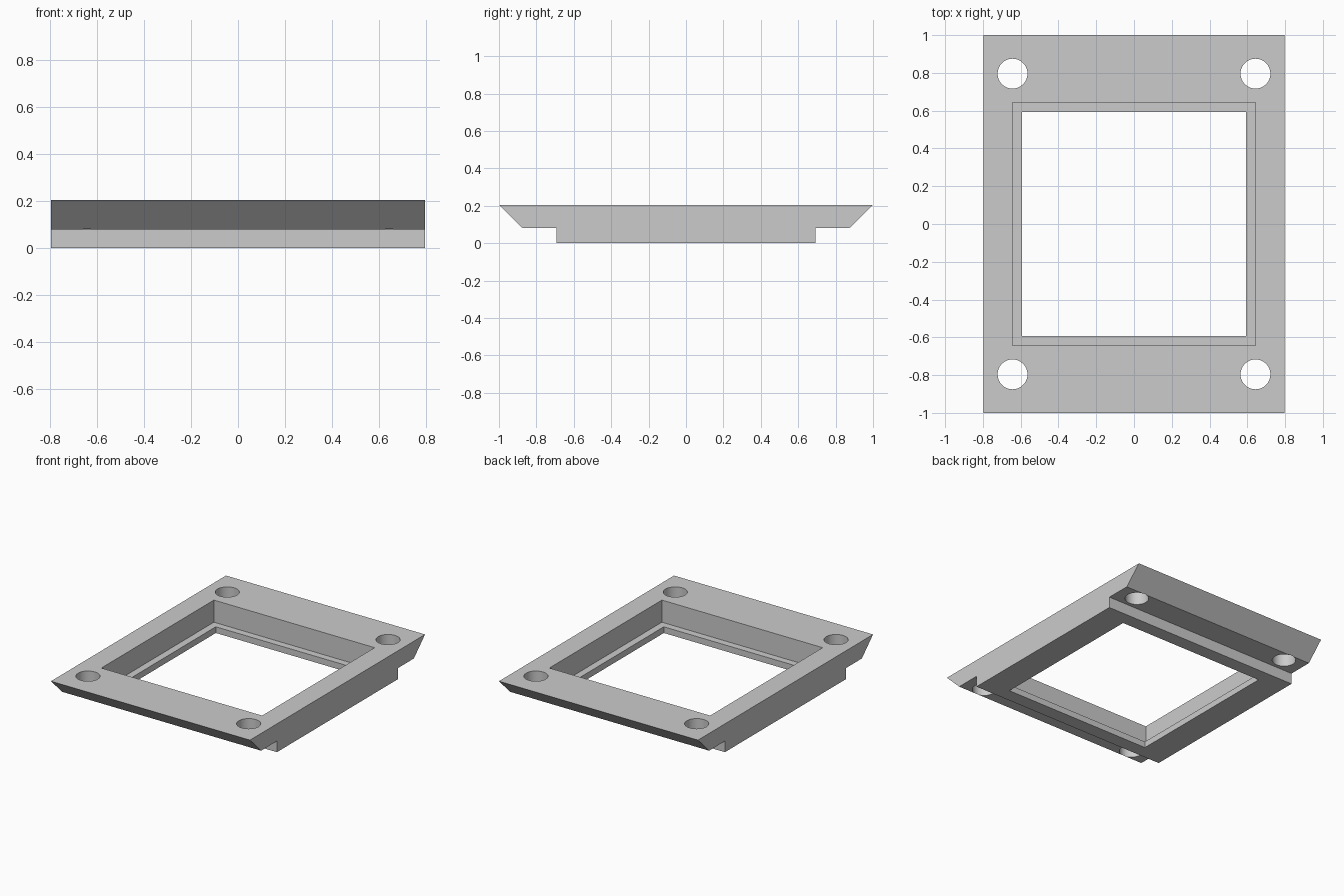
import bpy
import bmesh

default = bpy.data.objects.get("Cube")
if default:
    bpy.data.objects.remove(default, do_unlink=True)

HALF_WIDTH, HEIGHT = 0.796, 0.205
LEDGE_Z = 0.045
POCKET, OPENING = 0.643, 0.592
HOLE_Y, HOLE_RADIUS = 0.796, 0.079

grey = bpy.data.materials.new("plain grey")
grey.use_nodes = True
colour = (0.6, 0.6, 0.6, 1)
grey.diffuse_color = colour
grey.node_tree.nodes["Principled BSDF"].inputs["Base Color"].default_value = colour


def add_object(name, bm):
    bmesh.ops.recalc_face_normals(bm, faces=bm.faces)
    mesh = bpy.data.meshes.new(name)
    bm.to_mesh(mesh)
    bm.free()
    mesh.materials.append(grey)
    obj = bpy.data.objects.new(name, mesh)
    bpy.context.collection.objects.link(obj)
    return obj


def cut(target, cutter):
    """Subtract the cutter from the target, then discard it."""
    cutter.hide_render = True
    mod = target.modifiers.new("cut", "BOOLEAN")
    mod.operation = "DIFFERENCE"
    mod.solver = "EXACT"
    mod.object = cutter
    bpy.context.view_layer.objects.active = target
    bpy.ops.object.modifier_apply(modifier=mod.name)
    bpy.data.objects.remove(cutter, do_unlink=True)


def square_cutter(name, half, bottom, top):
    bm = bmesh.new()
    bmesh.ops.create_cube(bm, size=1)
    bmesh.ops.scale(bm, vec=(2 * half, 2 * half, top - bottom), verts=bm.verts)
    bmesh.ops.translate(bm, vec=(0, 0, (top + bottom) / 2), verts=bm.verts)
    return add_object(name, bm)


def hole_cutter(x, y):
    bm = bmesh.new()
    bmesh.ops.create_cone(bm, cap_ends=True, segments=64, radius1=HOLE_RADIUS,
                          radius2=HOLE_RADIUS, depth=1)
    bmesh.ops.translate(bm, vec=(x, y, 0), verts=bm.verts)
    return add_object("hole_cutter", bm)


# Frame body: stepped, bevelled end profile mirrored in y and extruded across x
half_profile = [(0.692, 0), (0.692, 0.08), (0.873, 0.08), (1, HEIGHT)]
profile = half_profile + [(-y, z) for y, z in reversed(half_profile)]
bm = bmesh.new()
end = bm.faces.new([bm.verts.new((-HALF_WIDTH, y, z)) for y, z in profile])
swept = bmesh.ops.extrude_face_region(bm, geom=[end])["geom"]
bmesh.ops.translate(bm, vec=(2 * HALF_WIDTH, 0, 0),
                    verts=[v for v in swept if isinstance(v, bmesh.types.BMVert)])
frame = add_object("flange_frame", bm)

# Recessed pocket with a thin ledge around the through opening
cut(frame, square_cutter("pocket_cutter", POCKET, LEDGE_Z, 1))
cut(frame, square_cutter("opening_cutter", OPENING, -1, 1))

# Mounting holes in the four corners
for sx in (-1, 1):
    for sy in (-1, 1):
        cut(frame, hole_cutter(sx * POCKET, sy * HOLE_Y))

# Smooth hole walls, sharp edges elsewhere
frame.select_set(True)
bpy.context.view_layer.objects.active = frame
bpy.ops.object.shade_smooth_by_angle(angle=0.5)
